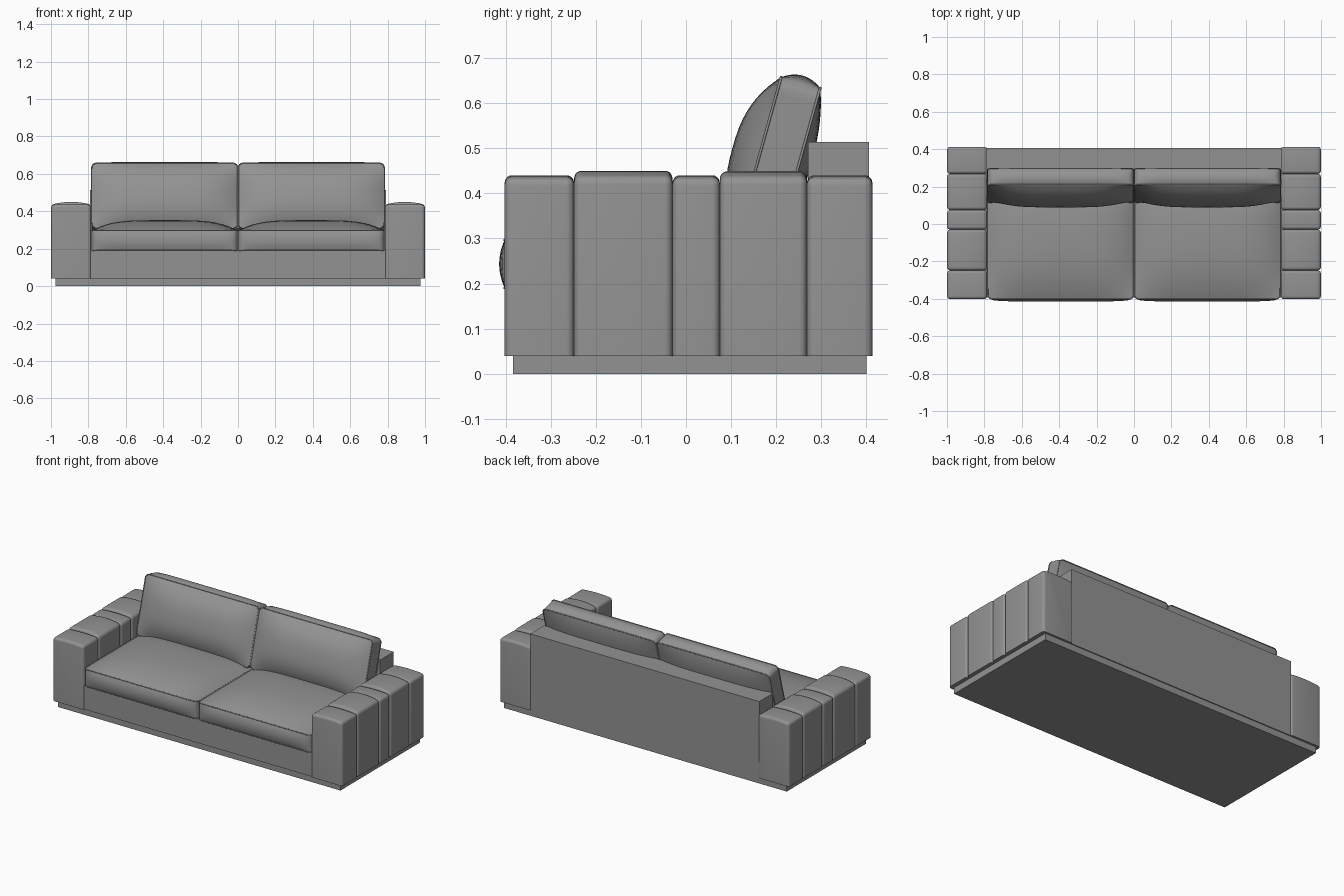
import bpy, bmesh
from math import sin, cos, pi, radians, copysign

if "Cube" in bpy.data.objects:
    bpy.data.objects.remove(bpy.data.objects["Cube"])

# dark grey upholstery
fabric = bpy.data.materials.new("dark_grey_fabric")
fabric.diffuse_color = (0.29, 0.29, 0.29, 1)
fabric.use_nodes = True
fabric.node_tree.nodes["Principled BSDF"].inputs["Base Color"].default_value = fabric.diffuse_color


def finish(name, bm, smooth=True):
    bmesh.ops.recalc_face_normals(bm, faces=bm.faces)
    me = bpy.data.meshes.new(name)
    bm.to_mesh(me)
    bm.free()
    me.materials.append(fabric)
    ob = bpy.data.objects.new(name, me)
    bpy.context.collection.objects.link(ob)
    if smooth:
        activate(ob)
        bpy.ops.object.shade_smooth_by_angle(angle=radians(35))
    return ob


def activate(ob):
    bpy.ops.object.select_all(action='DESELECT')
    ob.select_set(True)
    bpy.context.view_layer.objects.active = ob


def box(name, x, y, z):
    bm = bmesh.new()
    bmesh.ops.create_cube(bm, size=1)
    for v in bm.verts:
        v.co = [(a + b) / 2 + c * (b - a) for c, (a, b) in zip(v.co, (x, y, z))]
    return finish(name, bm, False)


def arm_panel(name, side, y0, y1, edge_z, crown):
    # crowned cross-section extruded along y, all hard edges but the bottom rounded
    x0, x1, n = 0.785, 0.999, 6
    prof = [(x1, 0.04), (x0, 0.04)]
    for i in range(n + 1):
        t = i / n
        prof.append((x0 + (x1 - x0) * t, edge_z + crown * (1 - (2 * t - 1) ** 2)))
    bm = bmesh.new()
    face = bm.faces.new([bm.verts.new((side * x, y0, z)) for x, z in prof])
    ext = bmesh.ops.extrude_face_region(bm, geom=[face])
    for v in ext['geom']:
        if isinstance(v, bmesh.types.BMVert):
            v.co.y = y1
    bmesh.ops.recalc_face_normals(bm, faces=bm.faces)
    sharp = [e for e in bm.edges if e.calc_face_angle(0) > radians(40)
             and max(v.co.z for v in e.verts) > 0.1]
    bmesh.ops.bevel(bm, geom=sharp, offset=0.017, segments=5, profile=0.5, affect='EDGES')
    return finish(name, bm)


def cushion(name, hx, hy, hz, top, bottom, side, r, loc, tilt):
    bm = bmesh.new()
    bmesh.ops.create_cube(bm, size=2)
    bmesh.ops.subdivide_edges(bm, edges=bm.edges, cuts=23, use_grid_fill=True)
    for vert in bm.verts:
        u, v = (sin(c * pi / 2) for c in vert.co.xy)
        w = vert.co.z
        x, y = u * hx, v * hy
        # round the plan corners
        dx = max(abs(x) - hx + r, 0)
        dy = max(abs(y) - hy + r, 0)
        if dx and dy:
            k = max(dx, dy) / (dx * dx + dy * dy) ** 0.5
            x = copysign(hx - r + dx * k, x)
            y = copysign(hy - r + dy * k, y)
        # pillow crown on both faces, slight swell around the border
        puff = (1 - abs(u) ** 4) * (1 - abs(v) ** 2.6)
        y += side * (1 - w * w) * copysign(abs(v) ** 6, v) * (1 - abs(u) ** 8)
        vert.co = (x, y, w * (hz + (top if w > 0 else bottom) * puff))
    ob = finish(name, bm)
    ob.location, ob.rotation_euler.x = loc, tilt

    # piping along both seams
    for tag, z in (("upper", hz), ("lower", -hz)):
        cu = bpy.data.curves.new(name + "_piping_" + tag, 'CURVE')
        cu.dimensions = '3D'
        cu.bevel_depth, cu.bevel_resolution = 0.003, 2
        cu.materials.append(fabric)
        pts = []
        for q, (sx, sy) in enumerate(((1, 1), (-1, 1), (-1, -1), (1, -1))):
            for i in range(6):
                a = (q + i / 5) * pi / 2
                pts.append((sx * (hx - r) + r * cos(a), sy * (hy - r) + r * sin(a), z, 1))
        sp = cu.splines.new('POLY')
        sp.points.add(len(pts) - 1)
        for p, co in zip(sp.points, pts):
            p.co = co
        sp.use_cyclic_u = True
        pipe = bpy.data.objects.new(cu.name, cu)
        bpy.context.collection.objects.link(pipe)
        pipe.location, pipe.rotation_euler.x = loc, tilt
        activate(pipe)
        bpy.ops.object.convert(target='MESH')


# frame
box("plinth", (-0.975, 0.975), (-0.383, 0.4), (0, 0.042))
box("seat_base", (-0.79, 0.79), (-0.394, 0.275), (0.04, 0.19))
box("back_frame", (-0.79, 0.79), (0.27, 0.406), (0.04, 0.514))

# channelled arms and cushions on both sides
panels = [(-0.402, -0.248, 0.434, 0.006), (-0.248, -0.03, 0.436, 0.014),
          (-0.03, 0.075, 0.434, 0.006), (0.075, 0.268, 0.436, 0.013),
          (0.268, 0.413, 0.434, 0.006)]
for s, label in ((-1, "left"), (1, "right")):
    for i, p in enumerate(panels):
        arm_panel(f"{label}_arm_panel_{i + 1}", s, *p)
    cushion(f"{label}_seat_cushion", 0.39, 0.335, 0.053, 0.056, 0.0, 0.012, 0.025,
            (s * 0.392, -0.067, 0.2435), 0)
    cushion(f"{label}_back_cushion", 0.39, 0.18, 0.045, 0.062, 0.026, 0.016, 0.025,
            (s * 0.392, 0.206, 0.472), radians(74.5))
